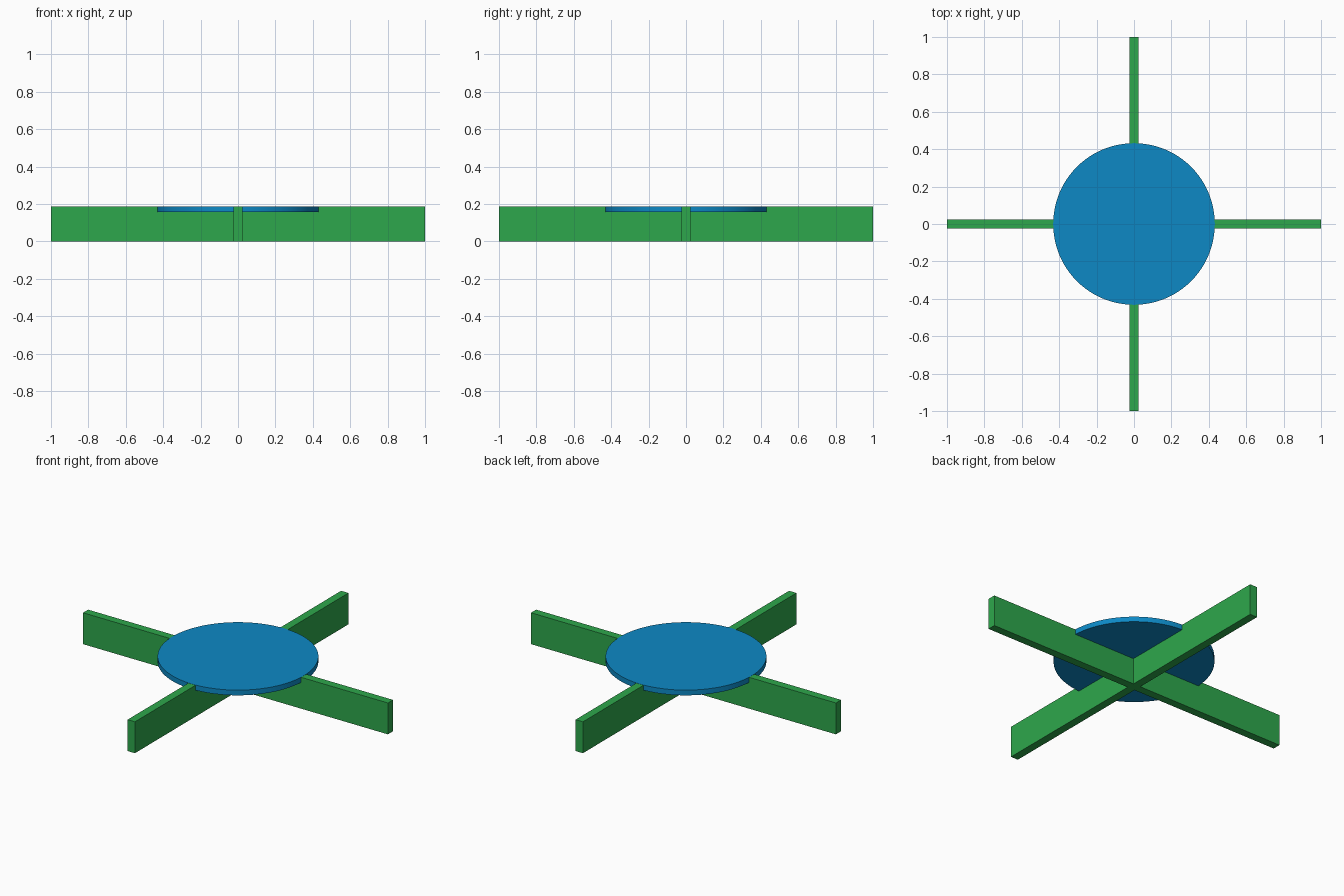
import bpy, bmesh

if "Cube" in bpy.data.objects:
    bpy.data.objects.remove(bpy.data.objects["Cube"])

HEIGHT = 0.186       # overall height
HALF_T = 0.024       # half thickness of the bars
RADIUS = 0.432       # disc radius
DISC_T = 0.031       # disc thickness


def material(name, color):
    m = bpy.data.materials.new(name)
    m.diffuse_color = (*color, 1)
    m.use_nodes = True
    m.node_tree.nodes["Principled BSDF"].inputs["Base Color"].default_value = m.diffuse_color
    return m


green = material("green", (0.027, 0.39, 0.072))
blue = material("blue", (0.004, 0.25, 0.56))

# Crossed bars: plus-shaped outline, extruded upward
corner = [(1, -HALF_T), (1, HALF_T), (HALF_T, HALF_T)]
outline = []
for _ in range(4):
    outline += corner
    corner = [(-y, x) for x, y in corner]
bm = bmesh.new()
base = bm.faces.new([bm.verts.new((x, y, 0)) for x, y in outline])
ext = bmesh.ops.extrude_face_region(bm, geom=[base])
top = [v for v in ext["geom"] if isinstance(v, bmesh.types.BMVert)]
bmesh.ops.translate(bm, verts=top, vec=(0, 0, HEIGHT))
bmesh.ops.recalc_face_normals(bm, faces=bm.faces)
mesh = bpy.data.meshes.new("cross_bars")
bm.to_mesh(mesh)
bm.free()
bars = bpy.data.objects.new("cross_bars", mesh)
bpy.context.collection.objects.link(bars)
mesh.materials.append(green)

# Round disc let into the top of the bars, a hair proud of them
bpy.ops.mesh.primitive_cylinder_add(
    vertices=96, radius=RADIUS, depth=DISC_T,
    location=(0, 0, HEIGHT + 0.001 - DISC_T / 2))
disc = bpy.context.object
disc.name = "disc"
disc.data.materials.append(blue)
bpy.ops.object.shade_smooth_by_angle()
